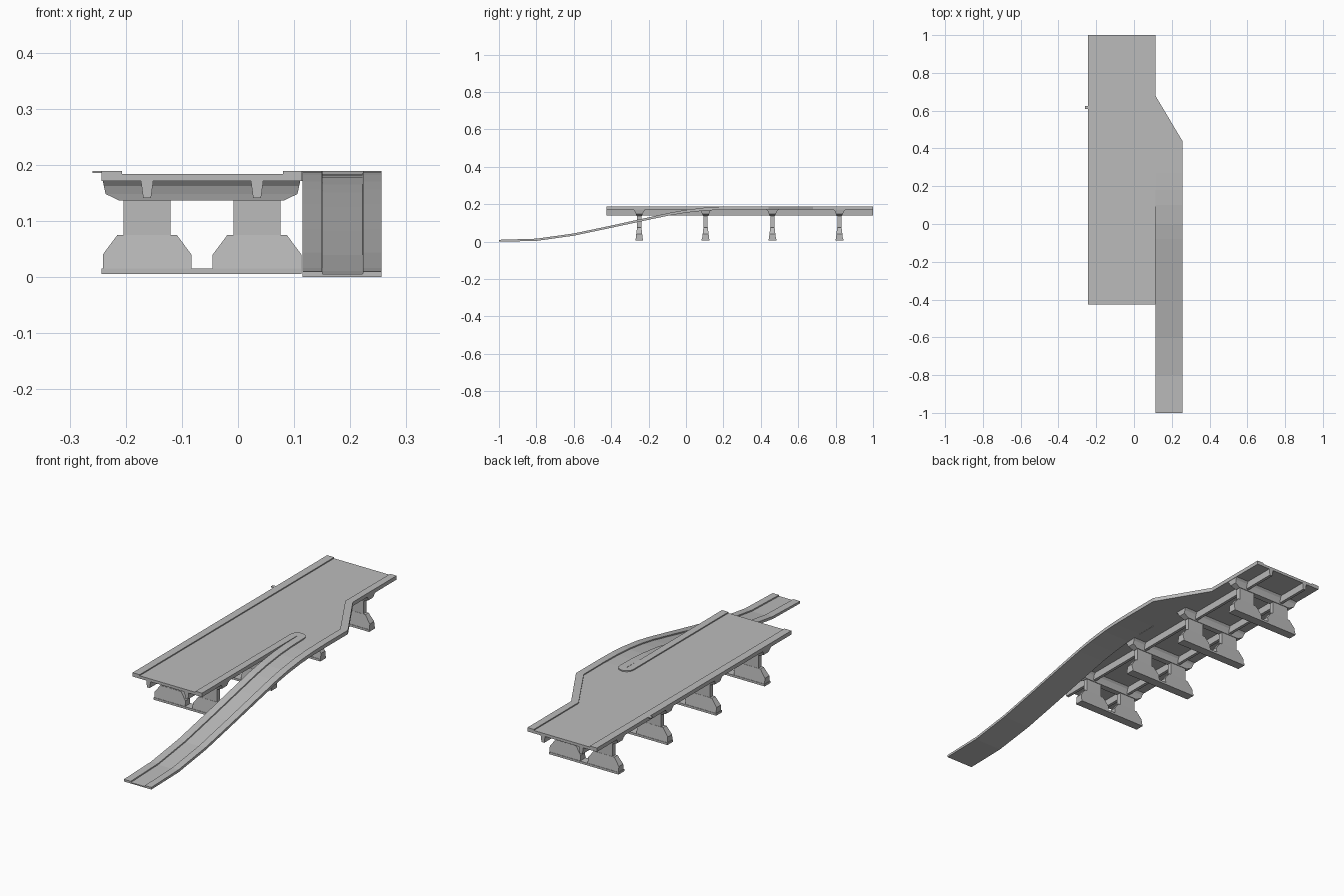
import bpy, bmesh, math

cube = bpy.data.objects.get("Cube")
if cube:
    bpy.data.objects.remove(cube, do_unlink=True)

concrete = bpy.data.materials.new("concrete_grey")
concrete.use_nodes = True
GREY = (0.5, 0.5, 0.5, 1)
concrete.diffuse_color = GREY
concrete.node_tree.nodes["Principled BSDF"].inputs["Base Color"].default_value = GREY


def loft(name, rings):
    """Closed solid through rings of equal point count."""
    bm = bmesh.new()
    rows = [[bm.verts.new(p) for p in ring] for ring in rings]
    n = len(rows[0])
    for a, b in zip(rows, rows[1:]):
        for i in range(n):
            j = (i + 1) % n
            bm.faces.new((a[i], a[j], b[j], b[i]))
    bm.faces.new(rows[0])
    bm.faces.new(rows[-1])
    bmesh.ops.recalc_face_normals(bm, faces=bm.faces)
    mesh = bpy.data.meshes.new(name)
    bm.to_mesh(mesh)
    bm.free()
    mesh.materials.append(concrete)
    obj = bpy.data.objects.new(name, mesh)
    bpy.context.collection.objects.link(obj)
    return obj


def prism(name, outline, z0, z1):
    return loft(name, [[(x, y, z) for x, y in outline] for z in (z0, z1)])


def block(name, cx, cy, levels):
    """Stack of rectangles given as (half x, half y, z)."""
    return loft(name, [[(cx - hx, cy - hy, z), (cx + hx, cy - hy, z),
                        (cx + hx, cy + hy, z), (cx - hx, cy + hy, z)]
                       for hx, hy, z in levels])


def rect(x0, x1, y0, y1):
    return [(x0, y0), (x1, y0), (x1, y1), (x0, y1)]


LEFT, RIGHT, OUTER = -0.243, 0.113, 0.256
FRONT, BACK, NOSE = -0.425, 1.0, 0.27
UNDER, ROAD, KERB = 0.171, 0.184, 0.189
MID_X, MID_Y = (LEFT + RIGHT) / 2, (FRONT + BACK) / 2

# Deck slab and the widened part where the ramp joins
prism("deck_slab", rect(LEFT, RIGHT, FRONT, BACK), UNDER, ROAD)
prism("merge_slab", [(RIGHT, NOSE), (OUTER, NOSE), (OUTER, 0.44), (RIGHT, 0.68)], UNDER, ROAD)

# Raised kerbs
prism("right_edge_kerb", rect(LEFT, -0.207, FRONT, BACK), ROAD, KERB)
prism("median_kerb", rect(0.08, RIGHT, FRONT, NOSE), ROAD, KERB)
prism("left_edge_kerb", [(OUTER, NOSE), (OUTER, 0.44), (RIGHT, 0.68), (RIGHT, BACK),
                         (0.08, BACK), (0.08, 0.672), (0.223, 0.43), (0.223, NOSE)], ROAD, KERB)
arc = [math.pi * i / 10 for i in range(11)]
prism("median_nose", [(0.115 + 0.035 * math.cos(a), NOSE + 0.035 * math.sin(a)) for a in arc],
      ROAD, KERB)
prism("edge_tab", rect(-0.259, LEFT, 0.61, 0.625), 0.185, KERB)

# Ramp: kerbed cross-section swept along its rise (y, kerb top, thickness)
rise = [(-1, 0.01, 0.01), (-0.8, 0.016, 0.012), (-0.6, 0.044, 0.012), (-0.4, 0.086, 0.012),
        (-0.2, 0.13, 0.013), (-0.08, 0.156, 0.014), (0, 0.17, 0.015),
        (0.1, 0.182, 0.016), (0.18, 0.187, 0.017), (NOSE, KERB, 0.018)]
rings = []
for y, top, thick in rise:
    road, bottom = top - 0.005, top - thick
    rings.append([(0.115, y, bottom), (OUTER, y, bottom), (OUTER, y, top), (0.223, y, top),
                  (0.222, y, road), (0.151, y, road), (0.15, y, top), (0.115, y, top)])
loft("ramp", rings)

# Girders under the deck
SUPPORT_X = (-0.162, 0.034)
half_len = (BACK - FRONT) / 2
for x in SUPPORT_X:
    block("girder", x, MID_Y, [(0.011, half_len, UNDER), (0.007, half_len, 0.141)])

# Piers: cross beam, two columns with flared footings, shared base
for y in (-0.25, 0.105, 0.462, 0.82):
    block("cross_beam", MID_X, y, [(0.176, 0.032, UNDER), (0.174, 0.024, 0.162),
                                   (0.171, 0.018, 0.148), (0.146, 0.014, 0.136)])
    block("pier_base", MID_X, y, [(0.178, 0.021, 0.005), (0.178, 0.021, 0.015)])
    for x in SUPPORT_X:
        block("column", x, y, [(0.042, 0.011, 0.075), (0.042, 0.011, 0.137)])
        block("footing", x, y, [(0.079, 0.019, 0.015), (0.079, 0.016, 0.04),
                                (0.053, 0.012, 0.075)])
